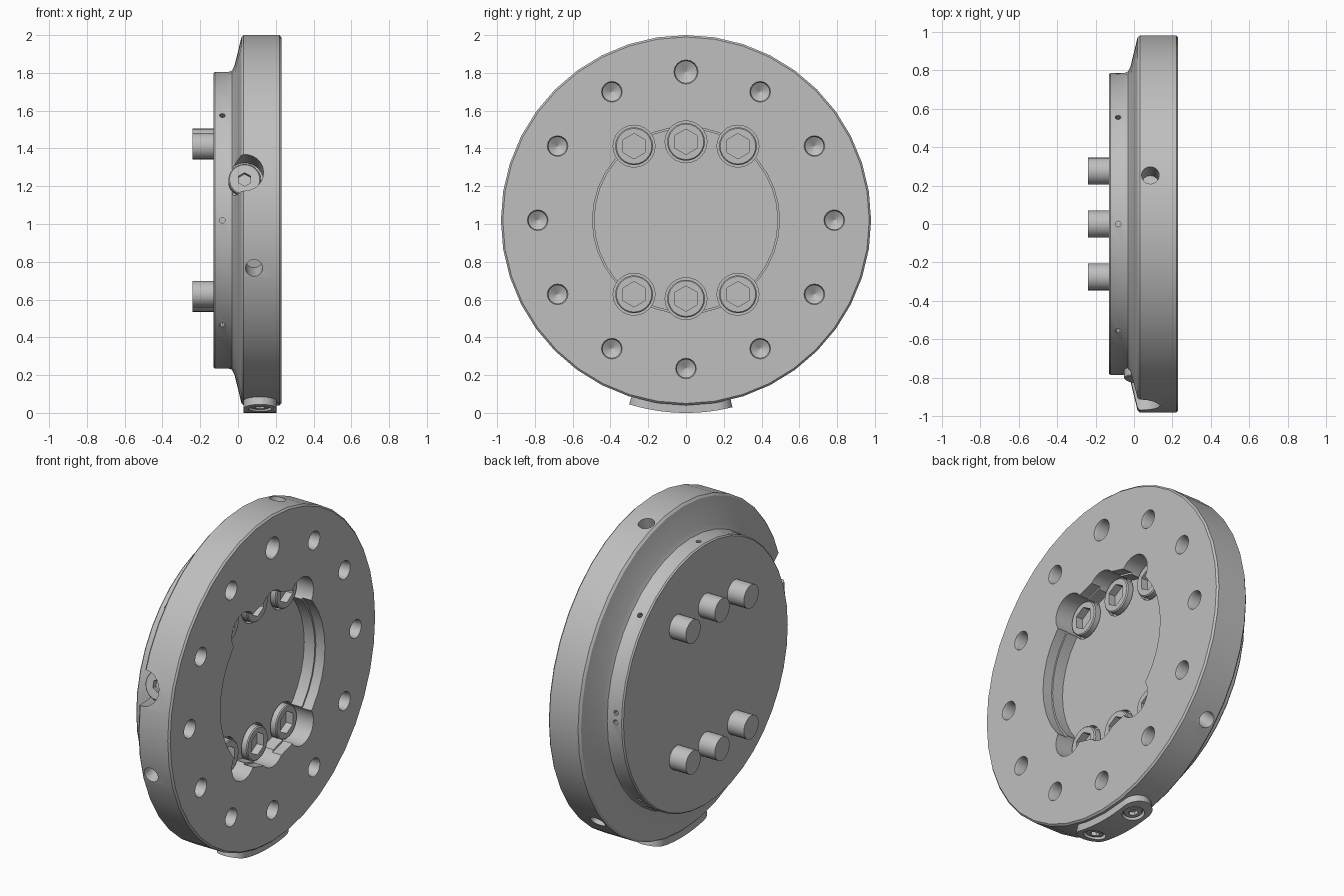
import bpy, bmesh, math
from mathutils import Vector

if "Cube" in bpy.data.objects:
    bpy.data.objects.remove(bpy.data.objects["Cube"])

CZ = 1.02                       # height of the disc axis
X = Vector((1, 0, 0))

grey = bpy.data.materials.new("light_grey")
grey.diffuse_color = (0.52, 0.52, 0.52, 1)
grey.use_nodes = True
grey.node_tree.nodes["Principled BSDF"].inputs["Base Color"].default_value = grey.diffuse_color


def add_object(name, bm):
    bmesh.ops.recalc_face_normals(bm, faces=bm.faces)
    me = bpy.data.meshes.new(name)
    bm.to_mesh(me)
    bm.free()
    me.materials.append(grey)
    ob = bpy.data.objects.new(name, me)
    bpy.context.collection.objects.link(ob)
    return ob


def lathe(name, profile, segs, origin=(0, 0, CZ), axis=X):
    """Revolve (distance along axis, radius) points around an axis, capped."""
    rot = axis.to_track_quat('Z', 'Y').to_matrix()
    bm = bmesh.new()
    rings = []
    for t, r in profile:
        ring = []
        for i in range(segs):
            a = math.pi / 2 + 2 * math.pi * i / segs
            p = rot @ Vector((r * math.cos(a), r * math.sin(a), t))
            ring.append(bm.verts.new(p + Vector(origin)))
        rings.append(ring)
    for a, b in zip(rings, rings[1:]):
        for i in range(segs):
            j = (i + 1) % segs
            bm.faces.new((a[i], a[j], b[j], b[i]))
    bm.faces.new(rings[0])
    bm.faces.new(rings[-1])
    return add_object(name, bm)


def cylinder(name, r, t0, t1, segs=24, origin=(0, 0, CZ), axis=X):
    return lathe(name, [(t0, r), (t1, r)], segs, origin, axis)


def radial(deg):
    a = math.radians(deg)
    return Vector((0, math.cos(a), math.sin(a)))


def cut(target, cutters):
    bpy.context.view_layer.objects.active = target
    for c in cutters:
        c.hide_render = True
        m = target.modifiers.new("cut", 'BOOLEAN')
        m.operation, m.solver, m.object = 'DIFFERENCE', 'EXACT', c
        bpy.ops.object.modifier_apply(modifier=m.name)
        bpy.data.objects.remove(c)


def smooth(ob):
    bpy.ops.object.select_all(action='DESELECT')
    ob.select_set(True)
    bpy.context.view_layer.objects.active = ob
    bpy.ops.object.shade_smooth_by_angle(angle=math.radians(28))


# Main disc with stepped rear hub
body = lathe("flange_body", [
    (-0.13, 0.778), (-0.122, 0.785), (-0.05, 0.785), (-0.032, 0.792),
    (-0.018, 0.82), (0.018, 0.968), (0.03, 0.98), (0.22, 0.98),
    (0.23, 0.97)], 40)

# Stepped central recess
cutters = [cylinder("recess", 0.495, 0.17, 0.3, 36),
           cylinder("recess_floor", 0.485, 0.10, 0.2, 36)]

# Counterbores for the six bolts
bolt_spots = [(y, CZ + s * (0.415 if y == 0 else 0.392))
              for s in (1, -1) for y in (-0.275, 0, 0.275)]
for y, z in bolt_spots:
    cutters.append(cylinder("counterbore", 0.111, 0.07, 0.3, 24, (0, y, z)))

# Twelve drilled face holes with conical bottoms
for i in range(12):
    d = radial(30 * i)
    r = 0.064 if i == 3 else 0.055
    cutters.append(lathe("drill", [(0.06, 0.002), (0.09, r - 0.006), (0.215, r - 0.006),
                                   (0.235, r + 0.002)], 16, Vector((0, 0, CZ)) + d * 0.785))

# Radial ports in the rim
for deg in (75, 195, -43):
    cutters.append(cylinder("port", 0.046, 0.8, 1.1, 16, (0.085, 0, CZ), radial(deg)))

# Small pin holes around the hub
for deg in [45 * i for i in range(8)] + [4]:
    cutters.append(cylinder("pin_hole", 0.015, 0.74, 0.82, 10, (-0.083, 0, CZ), radial(deg)))

# Side pocket for the locking screw
cutters.append(cylinder("pocket", 0.1, 0.8, 1.1, 28, (0.035, 0, CZ), radial(165)))
cut(body, cutters)
smooth(body)

# Six socket head bolts sharing one mesh
bolt = lathe("bolt_1", [(-0.24, 0.07), (0.06, 0.07), (0.06, 0.1), (0.124, 0.1),
                        (0.13, 0.094)], 24, (0, 0, 0))
cut(bolt, [cylinder("hex", 0.067, 0.085, 0.2, 6, (0, 0, 0))])
smooth(bolt)
for i, (y, z) in enumerate(bolt_spots):
    ob = bolt
    if i:
        ob = bolt.copy()
        ob.name = f"bolt_{i + 1}"
        bpy.context.collection.objects.link(ob)
    ob.location = (0, y, z)


# Radial socket screw
def radial_screw(name, r, t0, t1, hex_r, x, deg):
    o, d = (x, 0, CZ), radial(deg)
    s = lathe(name, [(t0, r), (t1 - 0.006, r), (t1, r - 0.006)], 24, o, d)
    cut(s, [cylinder("hex", hex_r, t1 - 0.03, t1 + 0.1, 6, o, d)])
    smooth(s)


radial_screw("locking_screw", 0.086, 0.77, 0.835, 0.037, 0.035, 165)

# Curved pad with rounded ends under the rim
HALF, WIDE, PAD_X, PAD_DEG = 0.277, 0.0875, 0.117, -91.6
bm = bmesh.new()
stations = []
N = 28
for i in range(N + 1):
    u = -HALF * math.cos(math.pi * i / N)
    over = max(0, abs(u) - (HALF - WIDE))
    w = max(0.012, math.sqrt(max(0, WIDE ** 2 - over ** 2)))
    d = radial(PAD_DEG + math.degrees(u / 1.02))
    stations.append([bm.verts.new(Vector((PAD_X + s * w, 0, CZ)) + d * r)
                     for s, r in ((-1, 0.94), (1, 0.94), (1, 1.02), (-1, 1.02))])
for a, b in zip(stations, stations[1:]):
    for k in range(4):
        m = (k + 1) % 4
        bm.faces.new((a[k], a[m], b[m], b[k]))
bm.faces.new(stations[0])
bm.faces.new(stations[-1])
pad = add_object("bottom_pad", bm)
pad_degs = (-82.5, -101)
cut(pad, [cylinder("seat", 0.062, 0.99, 1.1, 20, (PAD_X, 0, CZ), radial(a)) for a in pad_degs])
smooth(pad)
for i, a in enumerate(pad_degs):
    radial_screw(f"pad_plug_{i + 1}", 0.053, 0.97, 1.012, 0.028, PAD_X, a)
